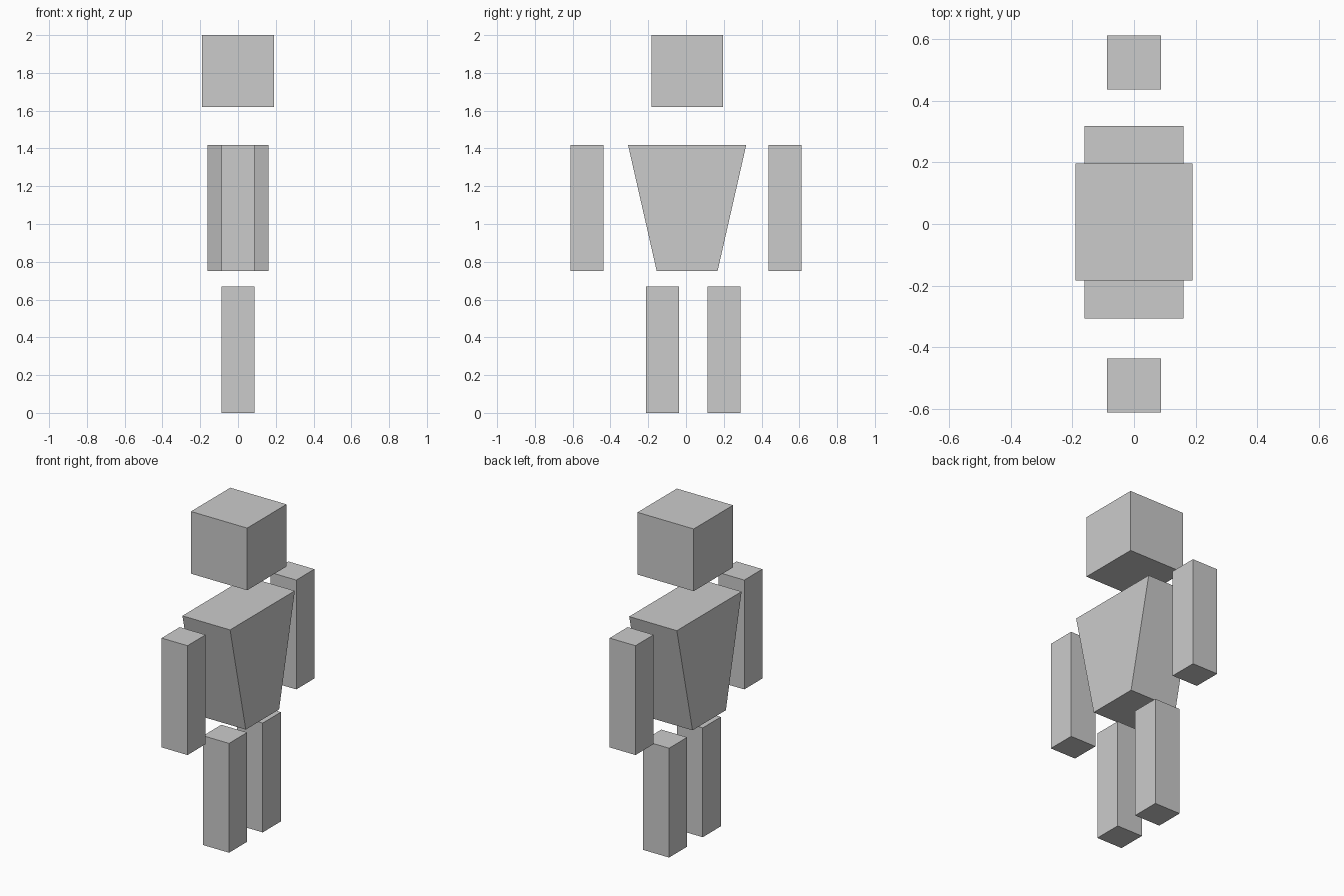
import bpy

if "Cube" in bpy.data.objects:
    bpy.data.objects.remove(bpy.data.objects["Cube"])


def block(name, size, y, z):
    """Box centred on x = 0, with its middle at (y, z)."""
    bpy.ops.mesh.primitive_cube_add(size=1, location=(0, y, z))
    obj = bpy.context.object
    obj.name = name
    obj.scale = size
    bpy.ops.object.transform_apply(location=False, rotation=False, scale=True)
    return obj


LIMB = (0.175, 0.175, 0.668)

# Head
block("head", (0.38, 0.38, 0.38), 0.007, 1.81)

# Torso, narrowing to the waist along y only
torso = block("torso", (0.322, 0.625, 0.667), 0.006, 1.084)
for v in torso.data.vertices:
    if v.co.z < 0:
        v.co.y *= 0.322 / 0.625

# Arms on both sides
for side, y in (("front", -0.525), ("back", 0.525)):
    block(f"{side}_arm", LIMB, y, 1.084)

# Legs, set slightly off centre
for side, y in (("front", -0.124), ("back", 0.201)):
    block(f"{side}_leg", LIMB, y, 0.334)
